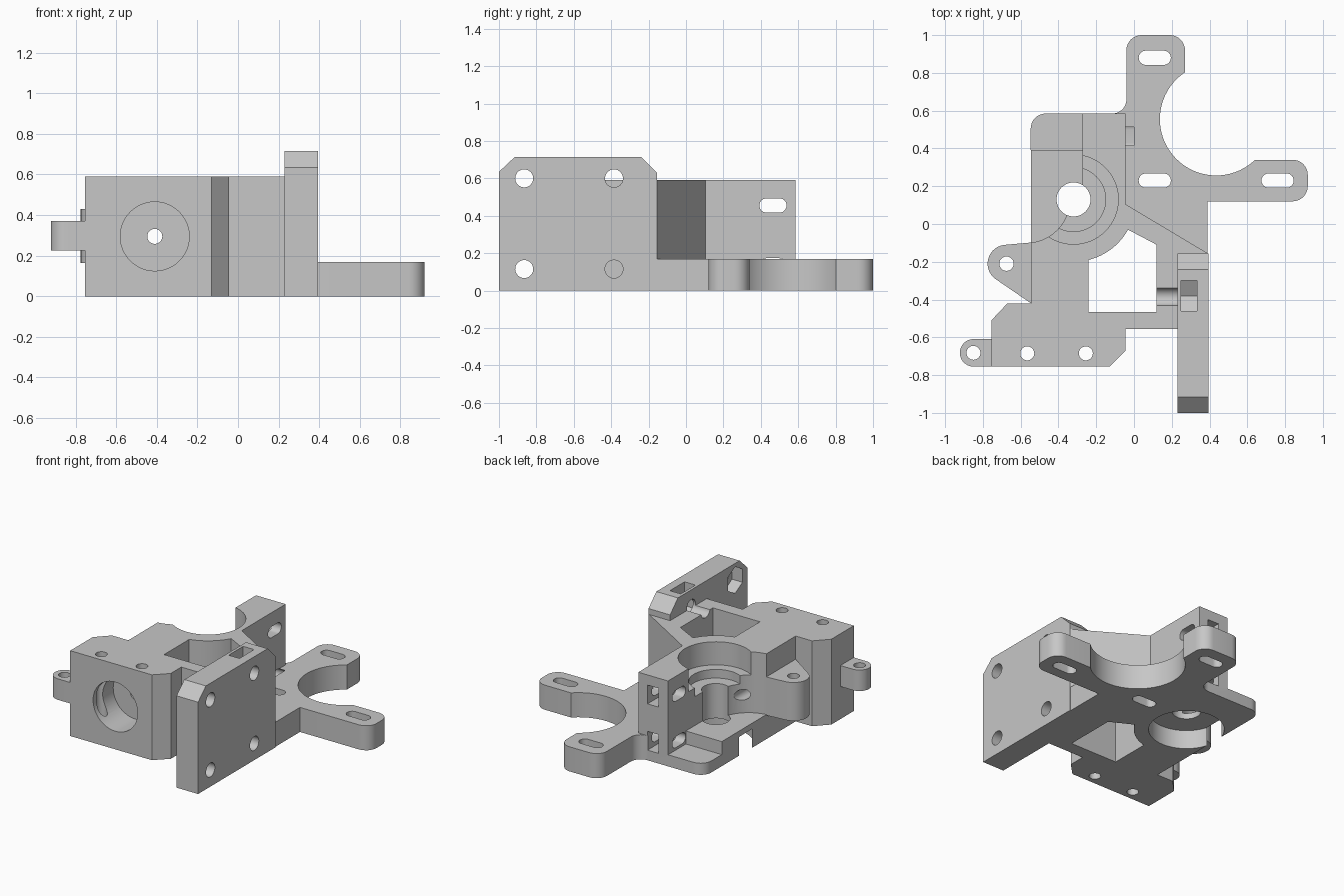
import bpy, bmesh, math
from mathutils import Vector

if "Cube" in bpy.data.objects:
    bpy.data.objects.remove(bpy.data.objects["Cube"], do_unlink=True)

grey = bpy.data.materials.new("plain grey")
grey.use_nodes = True
COLOUR = (0.57, 0.57, 0.57, 1)
grey.diffuse_color = COLOUR
grey.node_tree.nodes["Principled BSDF"].inputs["Base Color"].default_value = COLOUR


def rounded(corners, steps=8):
    """Outline from (a, b) or (a, b, radius) corners."""
    out = []
    for i, c in enumerate(corners):
        p = Vector(c[:2])
        if len(c) == 2:
            out.append(p)
            continue
        u = (Vector(corners[i - 1][:2]) - p).normalized()
        v = (Vector(corners[(i + 1) % len(corners)][:2]) - p).normalized()
        half = u.angle(v) / 2
        mid = p + (u + v).normalized() * c[2] / math.sin(half)
        reach = c[2] / math.tan(half)
        start, end = p + u * reach - mid, p + v * reach - mid
        # sweep the fillet the short way round from start to end
        a0 = math.atan2(start.y, start.x)
        sweep = math.atan2(start.x * end.y - start.y * end.x, start.dot(end))
        for k in range(steps + 1):
            a = a0 + sweep * k / steps
            out.append(mid + Vector((math.cos(a), math.sin(a))) * c[2])
    return out


def circle(a, b, r, n=48, turn=0):
    return [(a + r * math.cos(turn + math.tau * k / n),
             b + r * math.sin(turn + math.tau * k / n)) for k in range(n)]


def box(a0, a1, b0, b1):
    return [(a0, b0), (a1, b0), (a1, b1), (a0, b1)]


def slot(a, b, w, h):
    r = h / 2 - 0.0005
    return rounded([(*p, r) for p in box(a - w / 2, a + w / 2, b - h / 2, b + h / 2)])


def prism(name, outline, axis, lo, hi):
    """Extrude an outline along x (a=y, b=z), y (a=x, b=z) or z (a=x, b=y)."""
    place = {"x": lambda a, b, t: (t, a, b),
             "y": lambda a, b, t: (a, t, b),
             "z": lambda a, b, t: (a, b, t)}[axis]
    bm = bmesh.new()
    rings = [[bm.verts.new(place(p[0], p[1], t)) for p in outline] for t in (lo, hi)]
    n = len(outline)
    for ring in rings:
        bm.faces.new(ring)
    for i in range(n):
        j = (i + 1) % n
        bm.faces.new((rings[0][i], rings[0][j], rings[1][j], rings[1][i]))
    bmesh.ops.recalc_face_normals(bm, faces=bm.faces)
    mesh = bpy.data.meshes.new(name)
    bm.to_mesh(mesh)
    bm.free()
    mesh.materials.append(grey)
    obj = bpy.data.objects.new(name, mesh)
    bpy.context.collection.objects.link(obj)
    return obj


def finish(obj, cuts):
    """Cut each (outline, axis, lo, hi) out of the part, then shade it."""
    bpy.ops.object.select_all(action="DESELECT")
    bpy.context.view_layer.objects.active = obj
    obj.select_set(True)
    for cut in cuts:
        tool = prism("cutter", *cut)
        tool.hide_render = True
        mod = obj.modifiers.new("cut", "BOOLEAN")
        mod.operation, mod.solver, mod.object = "DIFFERENCE", "EXACT", tool
        bpy.ops.object.modifier_apply(modifier=mod.name)
        bpy.data.objects.remove(tool, do_unlink=True)
    bpy.ops.object.shade_smooth_by_angle(angle=math.radians(30))


# Shared centres
GX, GY = -0.32, 0.13          # drive shaft
MX, MY = 0.435, 0.555         # open motor ring
LOW, TOP = -0.1, 0.9          # cutter overshoot in z

# Adjustment slots and the bolt holes shared by neighbouring parts
tension_slots = [(slot(0.465, z, 0.145, 0.076), "x", -0.4, 0.0) for z in (0.455, 0.135)]
inner_bolts = [(circle(-0.385, z, 0.048), "x", 0.0, 0.5) for z in (0.6, 0.115)]

# Motor mount with two arms
mount = prism("motor_mount", rounded([
    (-0.04, 1, 0.08), (0.27, 1, 0.08), (0.27, 0.34), (0.92, 0.34, 0.08),
    (0.92, 0.12, 0.08), (0.39, 0.12), (0.39, -0.155), (-0.045, 0.105),
    (-0.045, 0.584), (-0.12, 0.584), (-0.12, 0.585), (-0.04, 0.585, 0.074)]), "z", 0, 0.17)
finish(mount, [(circle(MX, MY, 0.298, 72), "z", LOW, TOP)] +
       [(slot(x, y, 0.17, 0.075), "z", LOW, TOP)
        for x, y in ((0.11, 0.88), (0.11, 0.23), (0.76, 0.23))] + tension_slots)

# Main frame
frame = prism("main_frame", rounded([
    (-0.545, -0.42), (-0.67, -0.42), (-0.755, -0.51), (-0.755, -0.755),
    (-0.13, -0.755), (-0.045, -0.67), (-0.045, -0.555), (0.23, -0.555),
    (0.23, -0.155), (0.39, -0.155), (-0.045, 0.105), (-0.045, 0.585),
    (-0.547, 0.585, 0.08)]), "z", 0, 0.59)
arc = [(GX + 0.33 * math.cos(t), GY + 0.33 * math.sin(t))
       for t in (math.radians(-29 - 47 * k / 12) for k in range(13))]
window = arc + [(-0.24, -0.465), (0.12, -0.465), (0.12, -0.11)]
frame_cuts = [
    (window, "z", LOW, TOP),
    # idler space and stepped floor
    (box(-0.8, -0.272, GY, 0.7), "z", 0.17, TOP),
    (box(-0.8, -0.272, 0.39, 0.7), "z", 0.08, TOP),
    (circle(-0.57, GY, 0.23), "z", 0.17, TOP),
    # shaft bore, bearing seats and motor boss recess
    (circle(GX, GY, 0.09), "z", LOW, TOP),
    (circle(GX, GY, 0.17), "z", 0.37, TOP),
    (circle(GX, GY, 0.237, 64), "z", 0.43, TOP),
    (circle(GX, GY, 0.237, 64), "z", LOW, 0.13),
    # nozzle socket and filament path
    (circle(-0.41, 0.295, 0.17), "y", -0.9, -0.535),
    (circle(-0.41, 0.295, 0.037, 32), "y", -0.9, 0.3),
]
frame_cuts += [(circle(x, -0.685, 0.037, 32), "z", LOW, TOP) for x in (-0.565, -0.255)]
frame_cuts += [(box(-0.2, -0.115, z - 0.065, z + 0.065), "y", 0.4, 0.7) for z in (0.455, 0.135)]
finish(frame, frame_cuts + tension_slots + inner_bolts)

# Side plate with bolt holes and nut pockets
plate = prism("side_plate", [
    (-1, 0), (-0.155, 0), (-0.155, 0.63), (-0.24, 0.715), (-0.915, 0.715), (-1, 0.635)],
    "x", 0.23, 0.395)
nut_slot = [(-0.46, 0.9), (-0.46, 0.55), (-0.38, 0.505), (-0.3, 0.55), (-0.3, 0.9)]
outer_bolts = [(circle(-0.865, z, 0.048), "x", 0.0, 0.5) for z in (0.6, 0.115)]
hex_pockets = [(circle(-0.865, z, 0.092, 6, math.pi / 6), "x", 0.1, 0.31) for z in (0.6, 0.115)]
finish(plate, inner_bolts + outer_bolts + hex_pockets + [(nut_slot, "x", 0.25, 0.333)])

# Pivot ear
ear_arc = [(-0.675 + 0.1 * math.cos(t), -0.21 + 0.1 * math.sin(t))
           for t in (math.radians(95 + 140 * k / 20) for k in range(21))]
ear = prism("pivot_ear", ear_arc + [(-0.545, -0.42), (-0.545, -0.098)], "z", 0.165, 0.43)
finish(ear, [(circle(-0.675, -0.21, 0.038, 32), "z", LOW, TOP)])

# Clamp tab
tab = prism("clamp_tab", rounded([
    (-0.755, -0.755), (-0.755, -0.609), (-0.922, -0.609, 0.0725), (-0.922, -0.755, 0.0725)]),
    "z", 0.225, 0.37)
finish(tab, [(circle(-0.85, -0.682, 0.037, 32), "z", LOW, TOP)])
